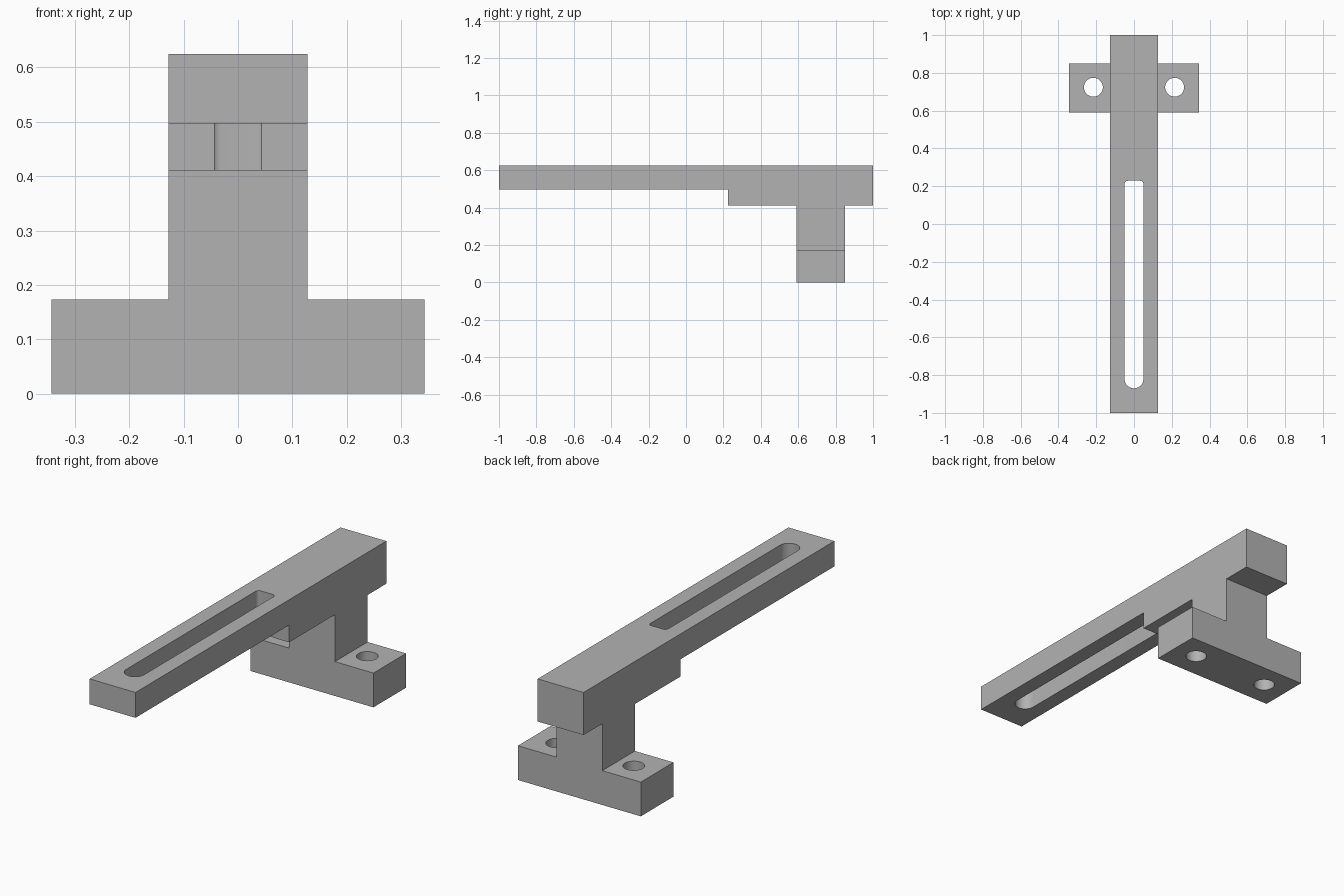
import bpy, bmesh
from math import sin, cos, pi
from mathutils import Vector

cube = bpy.data.objects.get("Cube")
if cube:
    bpy.data.objects.remove(cube, do_unlink=True)

GREY = (0.45, 0.45, 0.45, 1)
metal = bpy.data.materials.new("plain grey")
metal.use_nodes = True
metal.diffuse_color = GREY
metal.node_tree.nodes["Principled BSDF"].inputs["Base Color"].default_value = GREY

HALF_W = 0.128                    # half width of arm and column
FRONT, BACK = 0.59, 0.85          # depth of the foot
UNDERSIDE = 0.41                  # bottom of the thick arm section


def extrude(name, outline, direction):
    """Extrude a closed outline of 3D points along a vector."""
    bm = bmesh.new()
    face = bm.faces.new([bm.verts.new(p) for p in outline])
    out = bmesh.ops.extrude_face_region(bm, geom=[face])
    verts = [v for v in out["geom"] if isinstance(v, bmesh.types.BMVert)]
    bmesh.ops.translate(bm, verts=verts, vec=Vector(direction))
    bmesh.ops.recalc_face_normals(bm, faces=bm.faces)
    mesh = bpy.data.meshes.new(name)
    bm.to_mesh(mesh)
    bm.free()
    mesh.materials.append(metal)
    obj = bpy.data.objects.new(name, mesh)
    bpy.context.collection.objects.link(obj)
    return obj


def arc(cx, cy, r, start, end, steps):
    """Points of an arc at floor level; angles in units of pi."""
    angles = [pi * (start + (end - start) * i / steps) for i in range(steps + 1)]
    return [(cx + r * cos(a), cy + r * sin(a), -0.1) for a in angles]


def combine(target, tool, operation):
    """Apply a boolean and discard the tool object."""
    mod = target.modifiers.new(operation, "BOOLEAN")
    mod.operation, mod.solver, mod.object = operation, "EXACT", tool
    bpy.context.view_layer.objects.active = target
    bpy.ops.object.modifier_apply(modifier=mod.name)
    bpy.data.objects.remove(tool, do_unlink=True)


# Stepped arm, from its side profile
side = [(-1, 0.497), (0.225, 0.497), (0.225, UNDERSIDE), (1, UNDERSIDE), (1, 0.625), (-1, 0.625)]
bracket = extrude("slotted_arm_bracket", [(-HALF_W, y, z) for y, z in side], (2 * HALF_W, 0, 0))

# Column and mounting foot, from a mirrored front profile
half = [(0.343, 0), (0.343, 0.173), (HALF_W, 0.173), (HALF_W, UNDERSIDE)]
front = half + [(-x, z) for x, z in reversed(half)]
foot = extrude("mounting_foot", [(x, FRONT, z) for x, z in front], (0, BACK - FRONT, 0))
combine(bracket, foot, "UNION")

# Long slot: round front end, small corner radii at the back end
R, C, SLOT_BACK = 0.05, 0.018, 0.229
slot = (arc(0, -0.82, R, 1, 2, 24)
        + arc(R - C, SLOT_BACK - C, C, 0, 0.5, 6)
        + arc(C - R, SLOT_BACK - C, C, 0.5, 1, 6))
combine(bracket, extrude("slot_cutter", slot, (0, 0, 1)), "DIFFERENCE")

# Bolt holes through both ears of the foot
for sign in (-1, 1):
    hole = arc(sign * 0.215, 0.724, 0.05, 0, 2, 48)[:-1]
    combine(bracket, extrude("bolt_hole_cutter", hole, (0, 0, 0.4)), "DIFFERENCE")

# Smooth curved walls, crisp edges
bpy.ops.object.select_all(action="DESELECT")
bracket.select_set(True)
bpy.context.view_layer.objects.active = bracket
bpy.ops.object.shade_smooth_by_angle(angle=pi / 6)
